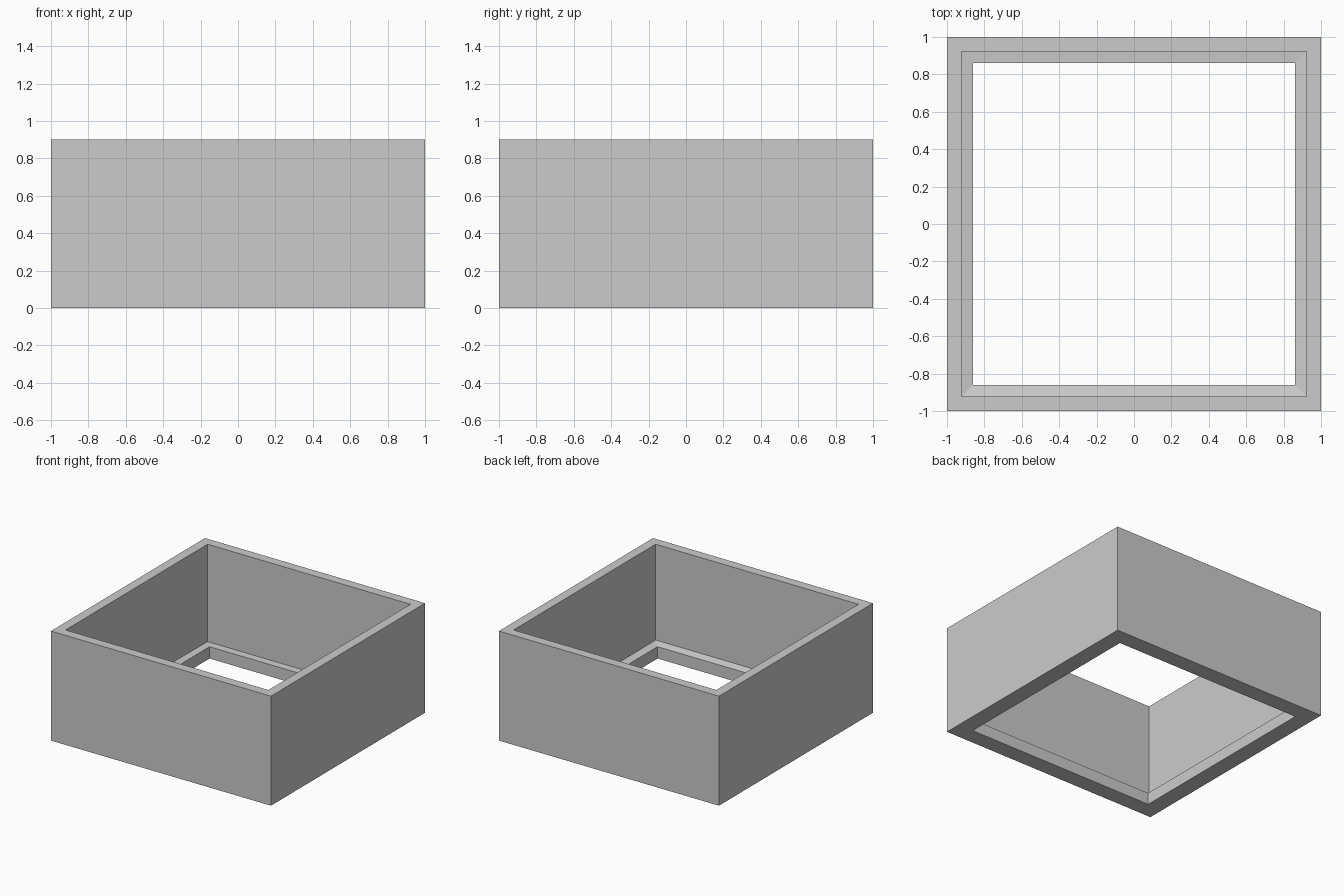
import bpy, bmesh

if "Cube" in bpy.data.objects:
    bpy.data.objects.remove(bpy.data.objects["Cube"])

grey = bpy.data.materials.new("light grey")
grey.diffuse_color = (0.6, 0.6, 0.6, 1)
grey.use_nodes = True
grey.node_tree.nodes["Principled BSDF"].inputs["Base Color"].default_value = grey.diffuse_color

# Square rings: half size, height at the front, height at the back
RINGS = [
    (1.0, 0.0, 0.0),        # outer foot
    (1.0, 0.9, 0.9),        # outer rim
    (0.922, 0.9, 0.9),      # inner rim
    (0.922, 0.113, 0.10),   # wall meets ledge
    (0.862, 0.097, 0.097),  # ledge lip
    (0.862, 0.0, 0.0),      # opening underneath
]

# Open square frame with an inner ledge
bm = bmesh.new()
loops = [[bm.verts.new((h * sx, h * sy, front if sy < 0 else back))
          for sx, sy in ((-1, -1), (1, -1), (1, 1), (-1, 1))]
         for h, front, back in RINGS]
for a, b in zip(loops, loops[1:] + loops[:1]):
    for i in range(4):
        j = (i + 1) % 4
        bm.faces.new((a[i], a[j], b[j], b[i]))
bmesh.ops.recalc_face_normals(bm, faces=bm.faces)

mesh = bpy.data.meshes.new("square_frame")
bm.to_mesh(mesh)
bm.free()
mesh.materials.append(grey)
frame = bpy.data.objects.new("square_frame", mesh)
bpy.context.collection.objects.link(frame)
